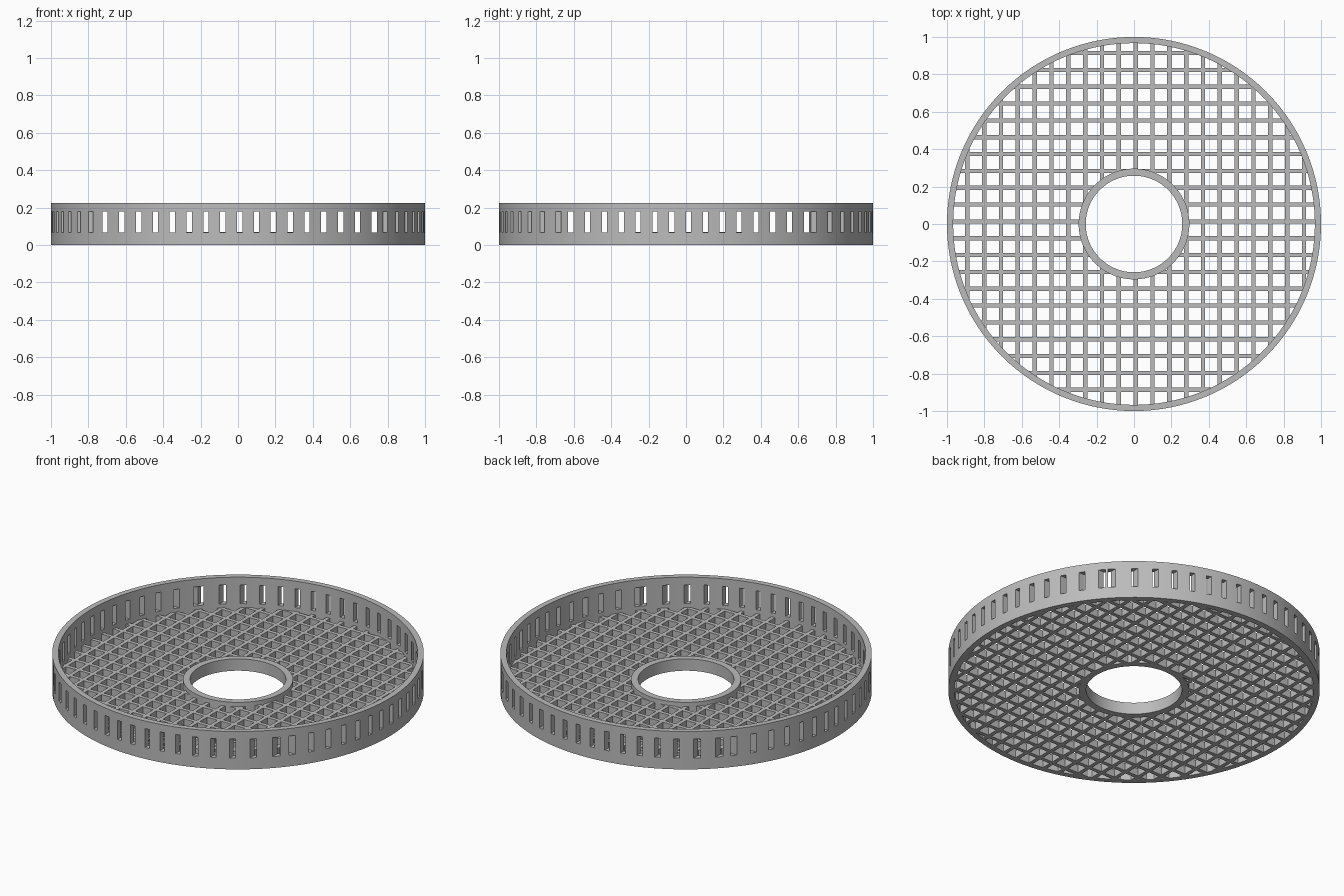
import bpy, bmesh, math

cube = bpy.data.objects.get("Cube")
if cube:
    bpy.data.objects.remove(cube, do_unlink=True)

# Shared dimensions
PITCH, BAR_W, GRID_H = 0.09, 0.0225, 0.045
X_SHIFT, Y_SHIFT = 0.009, 0.014
WALL_H, WALL_IN = 0.225, 0.967
HUB_OUT, HUB_IN, HUB_H = 0.296, 0.258, 0.07
SLOT_W, SLOT_LOW, SLOT_HIGH = 0.028, 0.0675, 0.18

grey = bpy.data.materials.new("plain grey")
grey.use_nodes = True
colour = (0.5, 0.5, 0.5, 1)
grey.diffuse_color = colour
grey.node_tree.nodes["Principled BSDF"].inputs["Base Color"].default_value = colour


def make_object(name, bm):
    bmesh.ops.recalc_face_normals(bm, faces=bm.faces)
    mesh = bpy.data.meshes.new(name)
    bm.to_mesh(mesh)
    bm.free()
    mesh.materials.append(grey)
    obj = bpy.data.objects.new(name, mesh)
    bpy.context.collection.objects.link(obj)
    return obj


def ring(name, r_out, r_in, height, sides):
    """Tube with a rectangular section."""
    bm = bmesh.new()
    section = [(r_out, 0), (r_out, height), (r_in, height), (r_in, 0)]
    loops = []
    for i in range(sides):
        a = 2 * math.pi * i / sides
        loops.append([bm.verts.new((r * math.cos(a), r * math.sin(a), z)) for r, z in section])
    for i in range(sides):
        a, b = loops[i], loops[(i + 1) % sides]
        for k in range(4):
            n = (k + 1) % 4
            bm.faces.new((a[k], b[k], b[n], a[n]))
    return make_object(name, bm)


def prism(bm, outline, low, high):
    """Upright block over a flat outline."""
    bottom = [bm.verts.new((x, y, low)) for x, y in outline]
    top = [bm.verts.new((x, y, high)) for x, y in outline]
    bm.faces.new(bottom[::-1])
    bm.faces.new(top)
    for i in range(len(outline)):
        n = (i + 1) % len(outline)
        bm.faces.new((bottom[i], bottom[n], top[n], top[i]))


def turn(points, along_y):
    """Points are (offset across, distance along)."""
    return [(c, l) if along_y else (l, c) for c, l in points]


def chord(radius, offset):
    return math.sqrt(max(radius ** 2 - offset ** 2, 0))


def grid_bars(name, shift, along_y):
    """Parallel bars that end inside the outer wall and the hub."""
    bm = bmesh.new()
    r_end, r_hub = (1 + WALL_IN) / 2, (HUB_OUT + HUB_IN) / 2
    for i in range(-10, 11):
        c = shift + i * PITCH
        a, b = c - BAR_W / 2, c + BAR_W / 2
        if max(abs(a), abs(b)) >= r_hub:
            outline = [(a, -chord(r_end, a)), (b, -chord(r_end, b)),
                       (b, chord(r_end, b)), (a, chord(r_end, a))]
            prism(bm, turn(outline, along_y), 0, GRID_H)
        else:
            for s in (-1, 1):
                outline = [(a, s * chord(r_hub, a)), (b, s * chord(r_hub, b)),
                           (b, s * chord(r_end, b)), (a, s * chord(r_end, a))]
                prism(bm, turn(outline, along_y), 0, GRID_H)
    return make_object(name, bm)


def slot_cutter(name, shift, count, along_y):
    """Long blocks that pierce both sides of the wall."""
    bm = bmesh.new()
    for i in range(-count, count + 1):
        c, h = shift + i * PITCH, SLOT_W / 2
        outline = [(c - h, -1.2), (c + h, -1.2), (c + h, 1.2), (c - h, 1.2)]
        prism(bm, turn(outline, along_y), SLOT_LOW, SLOT_HIGH)
    obj = make_object(name, bm)
    obj.hide_render = True
    return obj


# Outer wall with slots cut in both directions
wall = ring("outer_wall", 1, WALL_IN, WALL_H, 128)
cutters = [slot_cutter("slot_cutter_y", X_SHIFT, 8, True),
           slot_cutter("slot_cutter_x", Y_SHIFT, 7, False)]
for cutter in cutters:
    mod = wall.modifiers.new("slots", "BOOLEAN")
    mod.operation, mod.solver, mod.object = "DIFFERENCE", "EXACT", cutter
bpy.context.view_layer.update()
cut_wall = wall.evaluated_get(bpy.context.evaluated_depsgraph_get())
new_mesh = bpy.data.meshes.new_from_object(cut_wall)
wall.modifiers.clear()
wall.data = new_mesh
for cutter in cutters:
    bpy.data.objects.remove(cutter, do_unlink=True)

# Raised ring around the centre hole
hub = ring("hub_ring", HUB_OUT, HUB_IN, HUB_H, 96)

# Floor lattice
grid_bars("floor_bars_lengthwise", X_SHIFT, True)
grid_bars("floor_bars_crosswise", Y_SHIFT, False)

# Smooth the round parts, keep edges sharp
bpy.ops.object.select_all(action="DESELECT")
for obj in (wall, hub):
    obj.select_set(True)
bpy.context.view_layer.objects.active = wall
bpy.ops.object.shade_smooth_by_angle(angle=math.radians(30))
